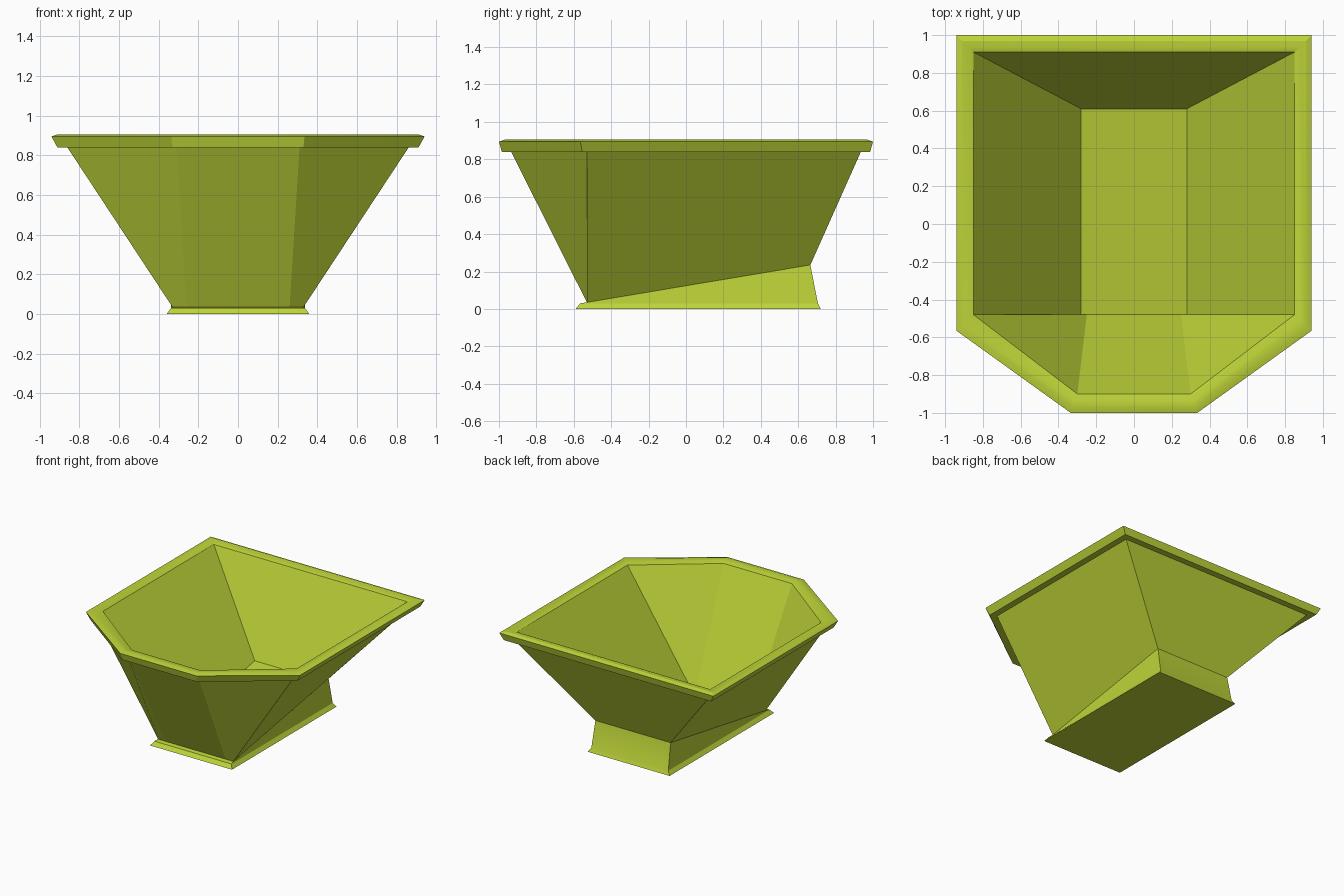
import bpy, bmesh, math

if "Cube" in bpy.data.objects:
    bpy.data.objects.remove(bpy.data.objects["Cube"])

mat = bpy.data.materials.new("lime_green")
mat.diffuse_color = (0.52, 0.66, 0.04, 1)
mat.use_nodes = True
mat.node_tree.nodes["Principled BSDF"].inputs["Base Color"].default_value = mat.diffuse_color


def hexagon(x, back, corner, xf, front, z, z_back=None):
    """Six-sided outline: straight back and sides, chamfered front."""
    zb = z if z_back is None else z_back
    return [(x, back, zb), (-x, back, zb), (-x, corner, z),
            (-xf, front, z), (xf, front, z), (x, corner, z)]


def rect(x, back, front, z, z_back=None):
    zb = z if z_back is None else z_back
    return [(x, back, zb), (-x, back, zb), (-x, front, z), (x, front, z)]


def loft(name, rings, cap_start=False, cap_end=False, closed=False):
    bm = bmesh.new()
    vs = [[bm.verts.new(p) for p in r] for r in rings]
    n = len(vs[0])
    pairs = list(zip(vs, vs[1:]))
    if closed:
        pairs.append((vs[-1], vs[0]))
    for a, b in pairs:
        for i in range(n):
            j = (i + 1) % n
            bm.faces.new((a[i], a[j], b[j], b[i]))
    if cap_start:
        bm.faces.new(vs[0][::-1])
    if cap_end:
        bm.faces.new(vs[-1])
    me = bpy.data.meshes.new(name)
    bm.to_mesh(me)
    bm.free()
    ob = bpy.data.objects.new(name, me)
    bpy.context.collection.objects.link(ob)
    me.materials.append(mat)
    bpy.ops.object.select_all(action='DESELECT')
    ob.select_set(True)
    bpy.context.view_layer.objects.active = ob
    bpy.ops.object.shade_smooth_by_angle(angle=math.radians(22))
    return ob


# Hopper: outer wall up, over the lip, inner wall down to the sloping floor
loft("hopper", [
    hexagon(0.33, 0.665, -0.53, 0.26, -0.53, 0.035, 0.235),
    hexagon(0.86, 0.935, -0.53, 0.31, -0.935, 0.84),
    hexagon(0.85, 0.91, -0.48, 0.30, -0.90, 0.892),
    hexagon(0.28, 0.61, -0.48, 0.25, -0.48, 0.04, 0.235),
], cap_end=True)

# Rim: overhanging band with a softly crowned top
loft("rim", [
    hexagon(0.86, 0.935, -0.53, 0.31, -0.935, 0.84),
    hexagon(0.91, 0.985, -0.555, 0.33, -0.985, 0.84),
    hexagon(0.94, 1.0, -0.565, 0.335, -1.0, 0.895),
    hexagon(0.91, 0.97, -0.54, 0.325, -0.97, 0.905),
    hexagon(0.88, 0.94, -0.51, 0.313, -0.935, 0.902),
    hexagon(0.85, 0.91, -0.48, 0.30, -0.90, 0.892),
])

# Base: wedge with a flared foot, its sloping top covered by the hopper
loft("base", [
    rect(0.36, 0.72, -0.59, 0.0),
    rect(0.338, 0.705, -0.565, 0.03),
    rect(0.33, 0.665, -0.53, 0.035, 0.235),
], cap_start=True)
